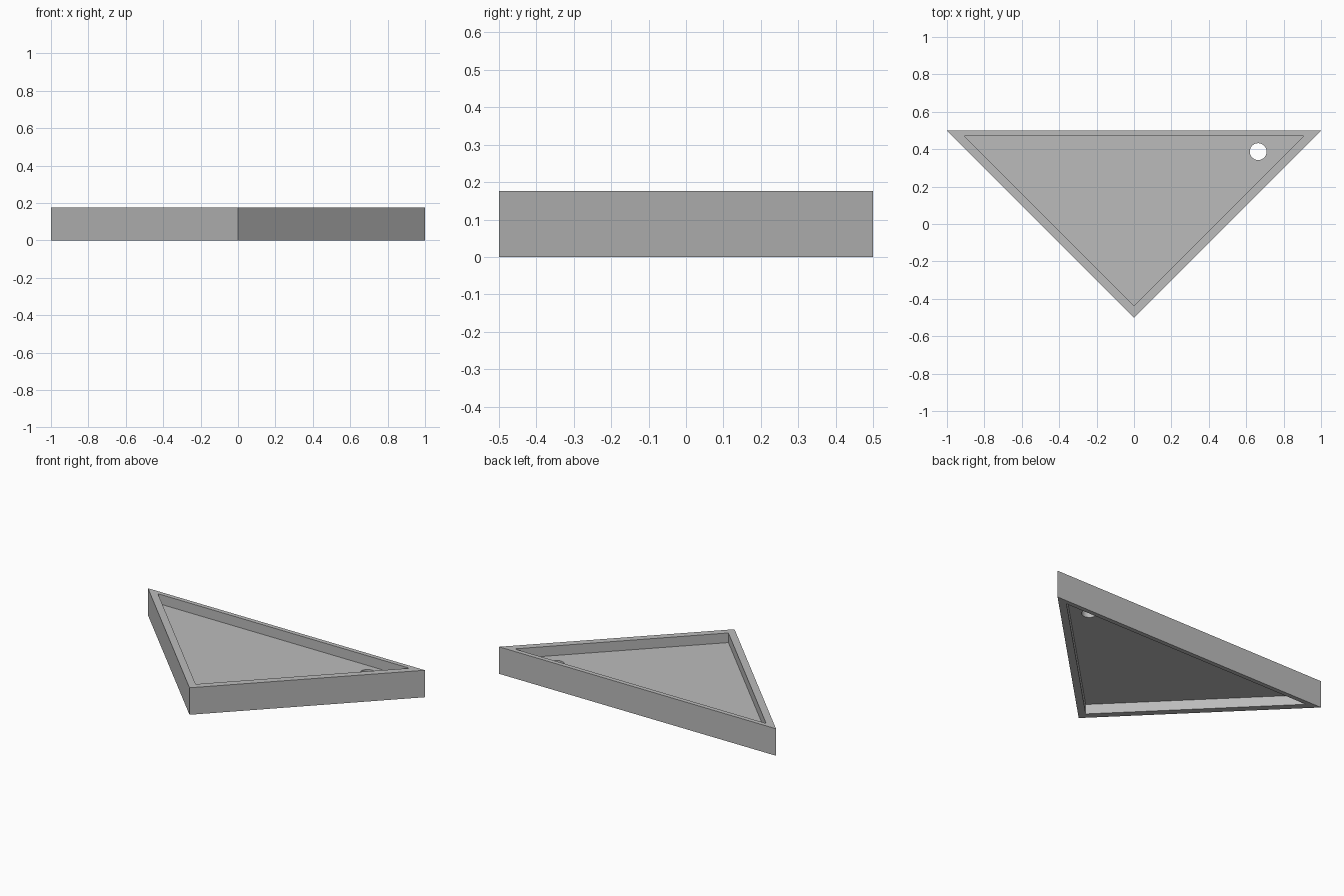
import bpy
import bmesh
from mathutils import Matrix, Vector

if "Cube" in bpy.data.objects:
    bpy.data.objects.remove(bpy.data.objects["Cube"], do_unlink=True)

HEIGHT = 0.176
RECESS = 0.063
OUTER = [(-1, 0.5), (0, -0.5), (1, 0.5)]
INNER = [(-0.908, 0.471), (0, -0.437), (0.908, 0.471)]

grey = bpy.data.materials.new("plain grey")
grey.use_nodes = True
colour = (0.5, 0.5, 0.5, 1)
grey.diffuse_color = colour
grey.node_tree.nodes["Principled BSDF"].inputs["Base Color"].default_value = colour


def add_object(name, bm):
    bmesh.ops.recalc_face_normals(bm, faces=bm.faces)
    mesh = bpy.data.meshes.new(name)
    bm.to_mesh(mesh)
    bm.free()
    mesh.materials.append(grey)
    obj = bpy.data.objects.new(name, mesh)
    bpy.context.collection.objects.link(obj)
    return obj


def prism(name, outline, bottom, top):
    bm = bmesh.new()
    face = bm.faces.new([bm.verts.new((x, y, bottom)) for x, y in outline])
    result = bmesh.ops.extrude_face_region(bm, geom=[face])
    verts = [v for v in result["geom"] if isinstance(v, bmesh.types.BMVert)]
    bmesh.ops.translate(bm, verts=verts, vec=Vector((0, 0, top - bottom)))
    return add_object(name, bm)


# Solid triangular body
tray = prism("triangular_tray", OUTER, 0, HEIGHT)

# Recesses above and below the middle panel, and the round hole through it
upper = prism("upper_recess_cutter", INNER, HEIGHT - RECESS, HEIGHT + 0.1)
lower = prism("lower_recess_cutter", INNER, -0.1, RECESS)
bm = bmesh.new()
bmesh.ops.create_cone(bm, cap_ends=True, segments=48, radius1=0.045, radius2=0.045,
                      depth=0.4, matrix=Matrix.Translation((0.664, 0.387, HEIGHT / 2)))
hole = add_object("hole_cutter", bm)

for cutter in (upper, lower, hole):
    cutter.hide_render = True
    mod = tray.modifiers.new(cutter.name, "BOOLEAN")
    mod.operation = "DIFFERENCE"
    mod.solver = "EXACT"
    mod.object = cutter

# Apply the cuts, then drop the cutters
bpy.context.view_layer.objects.active = tray
for mod in list(tray.modifiers):
    bpy.ops.object.modifier_apply(modifier=mod.name)
for cutter in (upper, lower, hole):
    bpy.data.objects.remove(cutter, do_unlink=True)

# Smooth hole wall, crisp edges elsewhere
tray.select_set(True)
bpy.ops.object.shade_smooth_by_angle()
